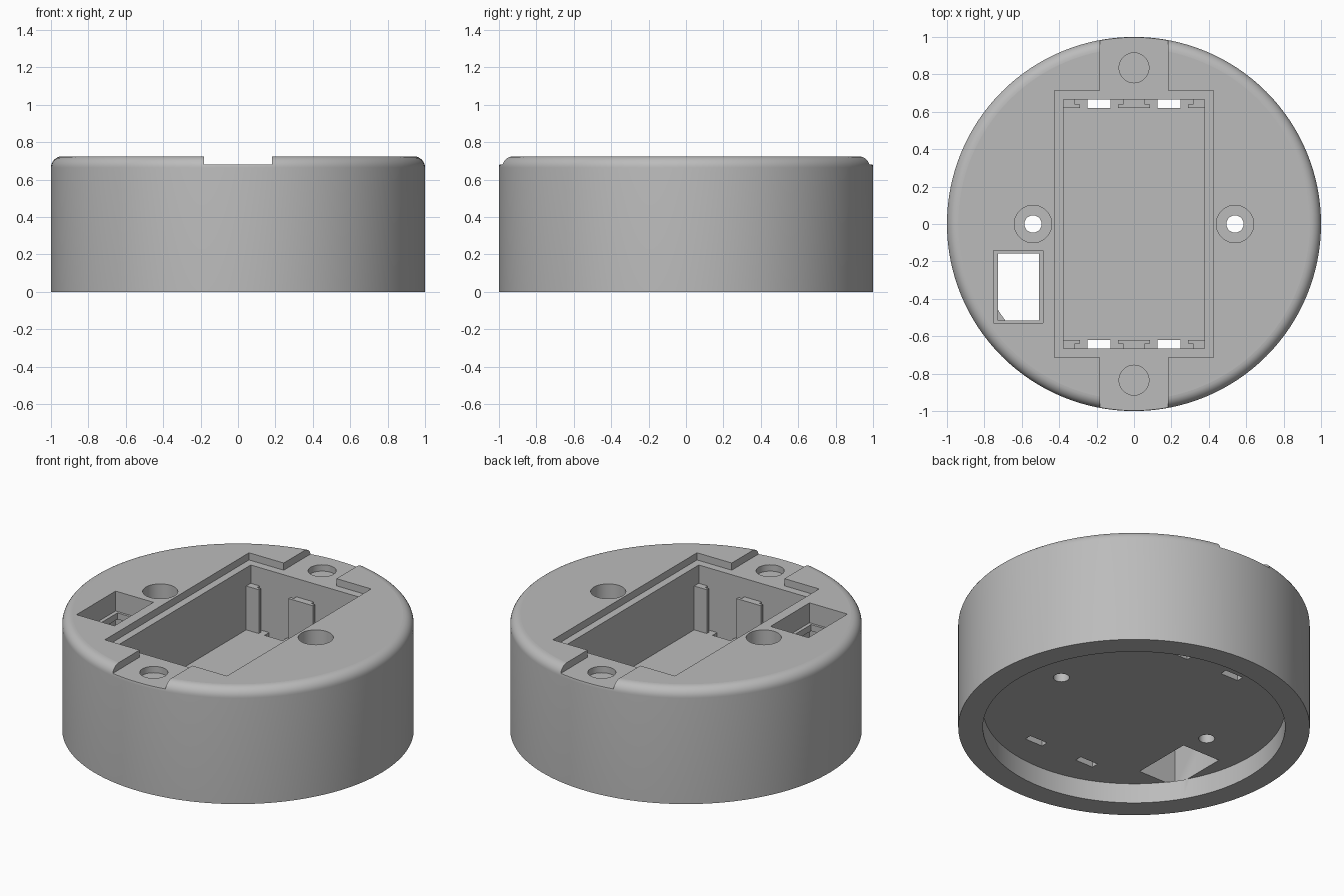
import bpy, bmesh, math

if "Cube" in bpy.data.objects:
    bpy.data.objects.remove(bpy.data.objects["Cube"], do_unlink=True)

grey = bpy.data.materials.new("plain grey")
grey.use_nodes = True
colour = (0.5, 0.5, 0.5, 1)
grey.diffuse_color = colour
grey.node_tree.nodes["Principled BSDF"].inputs["Base Color"].default_value = colour

H, FILLET, LEDGE, FLOOR, CEILING = 0.725, 0.06, 0.68, 0.29, 0.125
TOP = 1.0  # cutters that open upward end here
SIDES = 128


def make(name, bm):
    bmesh.ops.recalc_face_normals(bm, faces=bm.faces)
    mesh = bpy.data.meshes.new(name)
    bm.to_mesh(mesh)
    bm.free()
    mesh.materials.append(grey)
    obj = bpy.data.objects.new(name, mesh)
    bpy.context.collection.objects.link(obj)
    return obj


def prism(name, outline, z0, z1):
    bm = bmesh.new()
    base = bm.faces.new([bm.verts.new((x, y, z0)) for x, y in outline])
    top = bmesh.ops.extrude_face_region(bm, geom=[base])
    verts = [g for g in top["geom"] if isinstance(g, bmesh.types.BMVert)]
    bmesh.ops.translate(bm, verts=verts, vec=(0, 0, z1 - z0))
    return make(name, bm)


def box(name, x0, x1, y0, y1, z0, z1):
    return prism(name, [(x0, y0), (x1, y0), (x1, y1), (x0, y1)], z0, z1)


def circle(r, n, cx=0, cy=0):
    steps = [2 * math.pi * i / n for i in range(n)]
    return [(cx + r * math.cos(a), cy + r * math.sin(a)) for a in steps]


def drum(name):
    # Stack of rings: straight side, then a rounded top edge
    arc = [math.pi / 2 * i / 8 for i in range(9)]
    rings = [(1, 0)] + [(1 - FILLET + FILLET * math.cos(a),
                         H - FILLET + FILLET * math.sin(a)) for a in arc]
    bm = bmesh.new()
    loops = [[bm.verts.new((x, y, z)) for x, y in circle(r, SIDES)] for r, z in rings]
    for low, high in zip(loops, loops[1:]):
        for i in range(SIDES):
            j = (i + 1) % SIDES
            bm.faces.new((low[i], low[j], high[j], high[i]))
    bm.faces.new(loops[0])
    bm.faces.new(loops[-1])
    return make(name, bm)


body = drum("round_housing")

# Lid seat with a finger channel running to both edges
quarter = [(0.424, 0.715), (0.183, 0.715), (0.183, 1.2)]
right = [(x, -y) for x, y in reversed(quarter)] + quarter
seat = right + [(-x, -y) for x, y in right]
cutters = [prism("lid_seat_cutter", seat, LEDGE, TOP),
           box("battery_bay_cutter", -0.377, 0.377, -0.665, 0.665, FLOOR, TOP)]

# Switch opening: thin panel with a wider pocket above and below
wide, narrow = (-0.75, -0.487, -0.53, -0.143), (-0.727, -0.508, -0.515, -0.158)
cutters += [box("switch_top_cutter", *wide, 0.6, TOP),
            box("switch_hole_cutter", *narrow, 0.4, 0.8),
            box("switch_under_cutter", *wide, CEILING - 0.001, 0.56)]

# Recess in the underside
cutters.append(prism("base_recess_cutter", circle(0.86, SIDES), -0.2, CEILING))

for s in (-1, 1):
    # Screw bores, latch holes and contact slots
    cutters += [prism("screw_bore_cutter", circle(0.1, 48, s * 0.54), 0.25, TOP),
                prism("screw_hole_cutter", circle(0.046, 32, s * 0.54), 0, 0.5),
                prism("latch_hole_cutter", circle(0.08, 48, 0, s * 0.835), 0.64, TOP)]
    for t in (-1, 1):
        x, y = s * 0.187, t * 0.6425
        cutters.append(box("contact_slot_cutter", x - 0.062, x + 0.062,
                           y - 0.0225, y + 0.0225, 0.05, 0.4))

bpy.context.view_layer.objects.active = body
for cutter in cutters:
    cutter.hide_render = True
    cut = body.modifiers.new(cutter.name, "BOOLEAN")
    cut.operation, cut.solver, cut.object = "DIFFERENCE", "EXACT", cutter
    bpy.ops.object.modifier_apply(modifier=cut.name)
for cutter in cutters:
    bpy.data.objects.remove(cutter, do_unlink=True)

# Smooth curved walls, flat level faces
bpy.ops.object.select_all(action="DESELECT")
body.select_set(True)
bpy.ops.object.shade_smooth_by_angle(angle=math.radians(30))
for face in body.data.polygons:
    if abs(face.normal.z) > 0.999:
        face.use_smooth = False

# Contact holders: lipped posts at both ends of the battery bay
WALL, LIP, FRONT, POST_TOP = 0.67, 0.64, 0.62, 0.565
middle = [(-0.06, WALL), (-0.06, LIP), (-0.085, LIP), (-0.085, FRONT),
          (0.085, FRONT), (0.085, LIP), (0.06, LIP), (0.06, WALL)]
corner = [(0.38, WALL), (0.315, WALL), (0.315, LIP), (0.29, LIP),
          (0.29, FRONT), (0.38, FRONT)]
for end, t in (("front", -1), ("back", 1)):
    prism(end + "_middle_contact_post", [(x, t * y) for x, y in middle],
          FLOOR - 0.005, POST_TOP)
    for side, s in (("right", -1), ("left", 1)):
        prism(f"{end}_{side}_contact_post", [(s * x, t * y) for x, y in corner],
              FLOOR - 0.005, POST_TOP)
